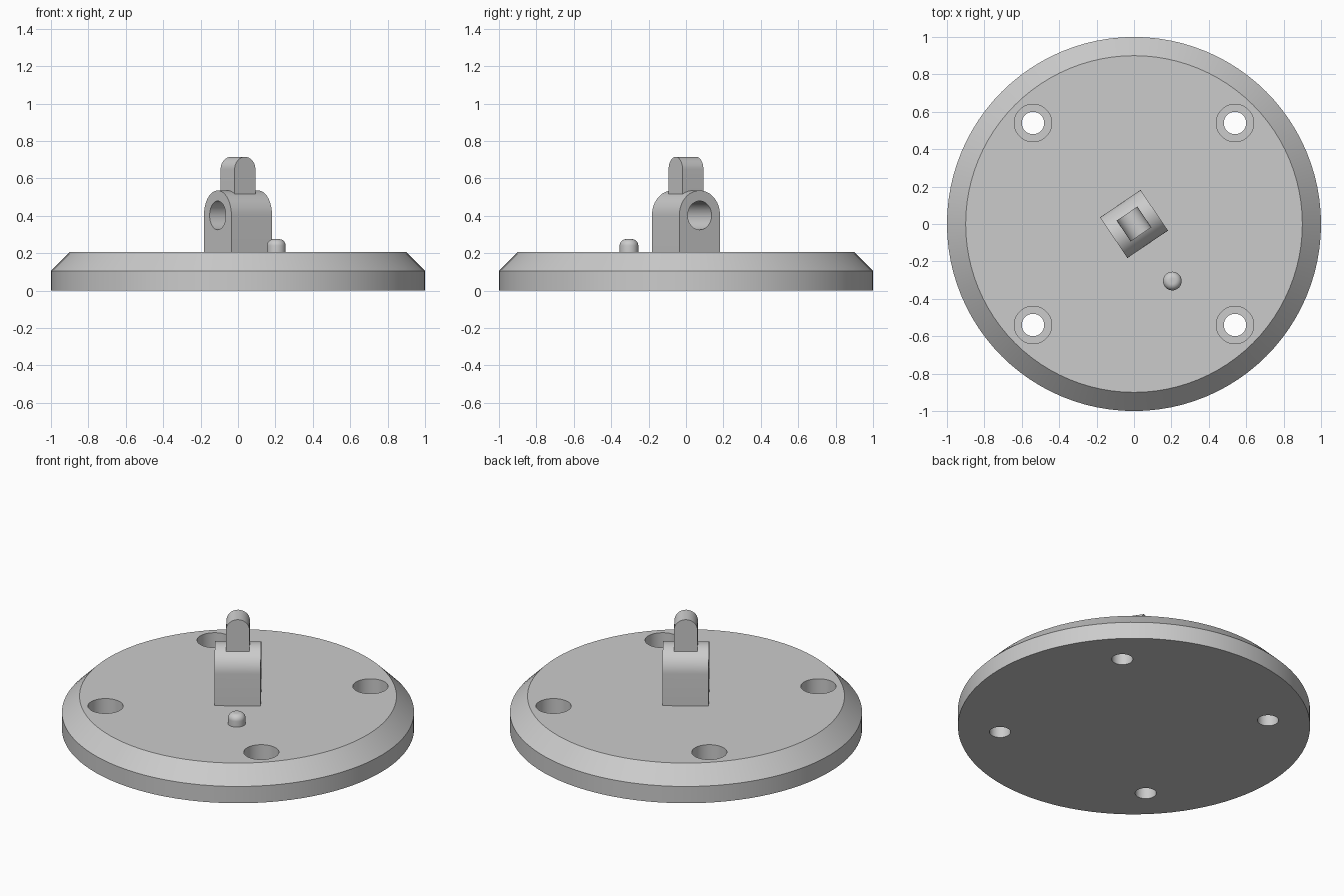
import bpy, bmesh, math
from mathutils import Matrix

if "Cube" in bpy.data.objects:
    bpy.data.objects.remove(bpy.data.objects["Cube"])

grey = bpy.data.materials.new("plain grey")
grey.diffuse_color = (0.6, 0.6, 0.6, 1)
grey.use_nodes = True
grey.node_tree.nodes["Principled BSDF"].inputs["Base Color"].default_value = grey.diffuse_color
TURN = Matrix.Rotation(math.radians(34), 4, 'Z')


def make(name, bm):
    bmesh.ops.recalc_face_normals(bm, faces=bm.faces)
    me = bpy.data.meshes.new(name)
    bm.to_mesh(me)
    bm.free()
    me.materials.append(grey)
    ob = bpy.data.objects.new(name, me)
    bpy.context.collection.objects.link(ob)
    return ob


def lathe(name, profile, sides, x=0, y=0):
    """Closed solid of revolution from (radius, z) rings, capped at both ends."""
    bm = bmesh.new()
    rings = [[bm.verts.new((x + r * math.cos(2 * math.pi * i / sides),
                            y + r * math.sin(2 * math.pi * i / sides), z))
              for i in range(sides)] for r, z in profile]
    for a, b in zip(rings, rings[1:]):
        for i in range(sides):
            j = (i + 1) % sides
            bm.faces.new((a[i], a[j], b[j], b[i]))
    bm.faces.new(rings[0][::-1])
    bm.faces.new(rings[-1])
    return make(name, bm)


def prism(name, outline, depth, spin=0):
    """Extrude a (y, z) outline along x, then turn it about z."""
    bm = bmesh.new()
    face = bm.faces.new([bm.verts.new((-depth / 2, a, b)) for a, b in outline])
    ext = bmesh.ops.extrude_face_region(bm, geom=[face])
    bmesh.ops.translate(bm, vec=(depth, 0, 0),
                        verts=[v for v in ext['geom'] if isinstance(v, bmesh.types.BMVert)])
    bm.transform(TURN @ Matrix.Rotation(spin, 4, 'Z'))
    return make(name, bm)


def arch(r, z0, zc, steps=24):
    top = [(r * math.cos(math.pi * i / steps), zc + r * math.sin(math.pi * i / steps))
           for i in range(steps + 1)]
    return [(-r, z0), (r, z0)] + top


def activate(ob):
    bpy.ops.object.select_all(action='DESELECT')
    ob.select_set(True)
    bpy.context.view_layer.objects.active = ob


def cut(ob, cutter):
    mod = ob.modifiers.new("cut", 'BOOLEAN')
    mod.operation, mod.solver, mod.object = 'DIFFERENCE', 'EXACT', cutter
    activate(ob)
    bpy.ops.object.modifier_apply(modifier=mod.name)
    bpy.data.objects.remove(cutter)


# Round base plate with a bevelled rim
base = lathe("base_plate", [(1, 0), (1, 0.105), (0.9, 0.205)], 96)

# Four counterbored screw holes
for sx in (-1, 1):
    for sy in (-1, 1):
        cut(base, lathe("screw_hole", [(0.06, -0.1), (0.06, 0.1), (0.1, 0.1), (0.1, 0.3)],
                        40, 0.54 * sx, 0.54 * sy))

# Arched block with a cross hole
block = prism("arched_block", arch(0.131, 0.204, 0.404), 0.262)
hole = [(0.077 * math.cos(math.pi * i / 20), 0.402 + 0.077 * math.sin(math.pi * i / 20))
        for i in range(40)]
cut(block, prism("cross_hole", hole, 0.6))

# Rounded tab on top, turned a quarter from the block
tab = prism("top_tab", arch(0.067, 0.49, 0.648), 0.134, math.pi / 2)

# Small locating pin with a rounded top
fillet = [(0.015 + 0.035 * math.cos(math.pi * i / 16), 0.24 + 0.035 * math.sin(math.pi * i / 16))
          for i in range(9)]
pin = lathe("locating_pin", [(0.05, 0.204)] + fillet, 32, 0.205, -0.305)

for ob in (base, block, tab, pin):
    activate(ob)
    bpy.ops.object.shade_smooth_by_angle(angle=math.radians(30))
